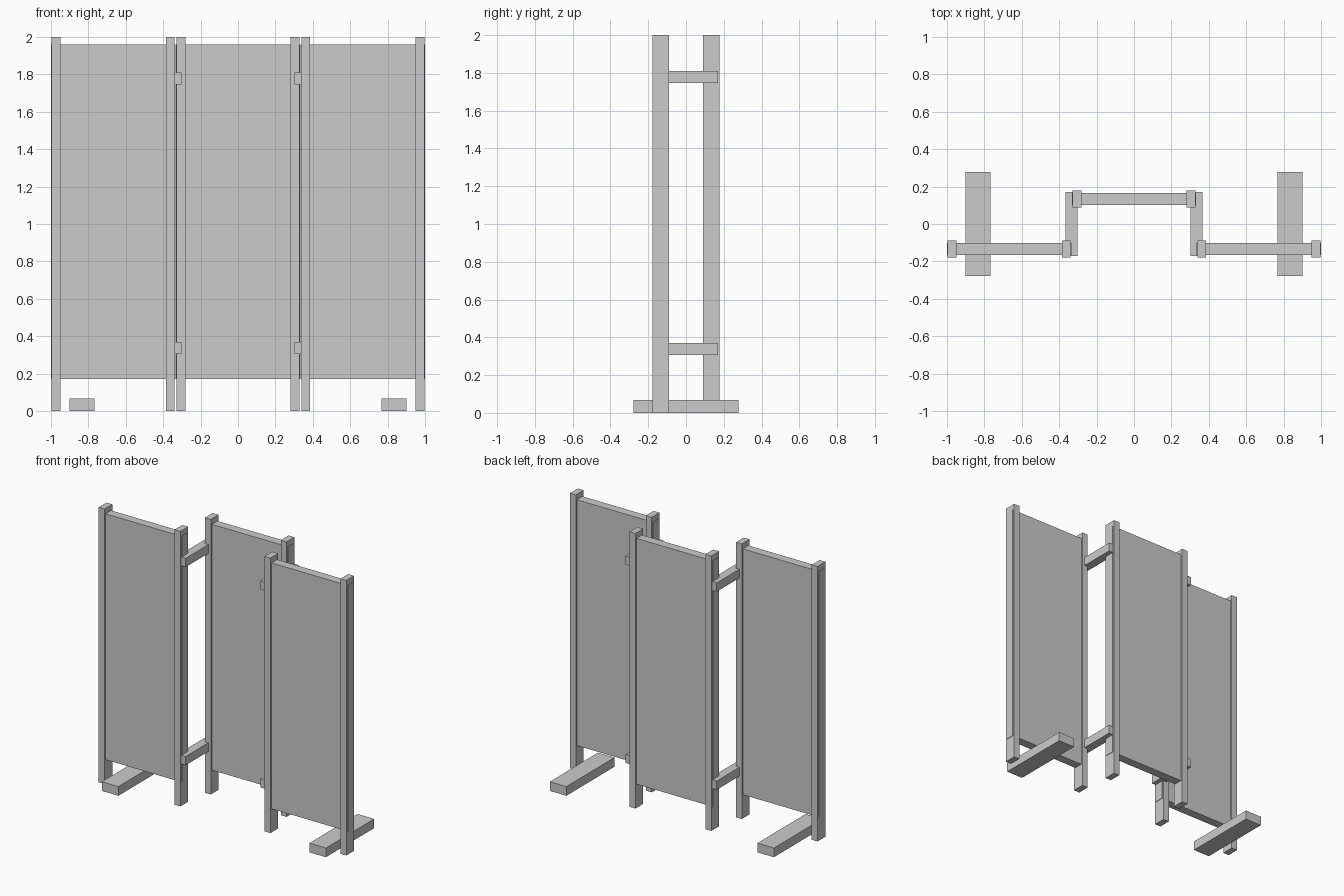
import bpy

if "Cube" in bpy.data.objects:
    bpy.data.objects.remove(bpy.data.objects["Cube"])


def box(name, x, y, z):
    """Axis-aligned box from (min, max) pairs."""
    bpy.ops.mesh.primitive_cube_add(size=1, location=[(a + b) / 2 for a, b in (x, y, z)])
    ob = bpy.context.object
    ob.name = name
    ob.scale = [b - a for a, b in (x, y, z)]
    bpy.ops.object.transform_apply(location=False, rotation=False, scale=True)
    return ob


def screen(name, cx, cy):
    # flat board with a post near each end
    half = 0.3325
    box(name + "_panel", (cx - half, cx + half), (cy - 0.032, cy + 0.032), (0.172, 1.96))
    for side, s in (("left", -1), ("right", 1)):
        px = cx + s * 0.305
        box(f"{name}_{side}_post", (px - 0.0235, px + 0.0235),
            (cy - 0.0445, cy + 0.0445), (0, 2))


# three staggered screens
screen("left_screen", -0.6675, -0.134)
screen("middle_screen", 0, 0.134)
screen("right_screen", 0.6675, -0.134)

for side, s in (("left", -1), ("right", 1)):
    # connecting bars between neighbouring screens
    for level, z in (("lower", 0.338), ("upper", 1.779)):
        cx = s * 0.334
        box(f"{side}_{level}_connector", (cx - 0.032, cx + 0.032),
            (-0.17, 0.17), (z - 0.032, z + 0.032))
    # floor foot under each outer screen
    fx = s * 0.835
    box(f"{side}_foot", (fx - 0.0665, fx + 0.0665), (-0.277, 0.277), (0, 0.067))
